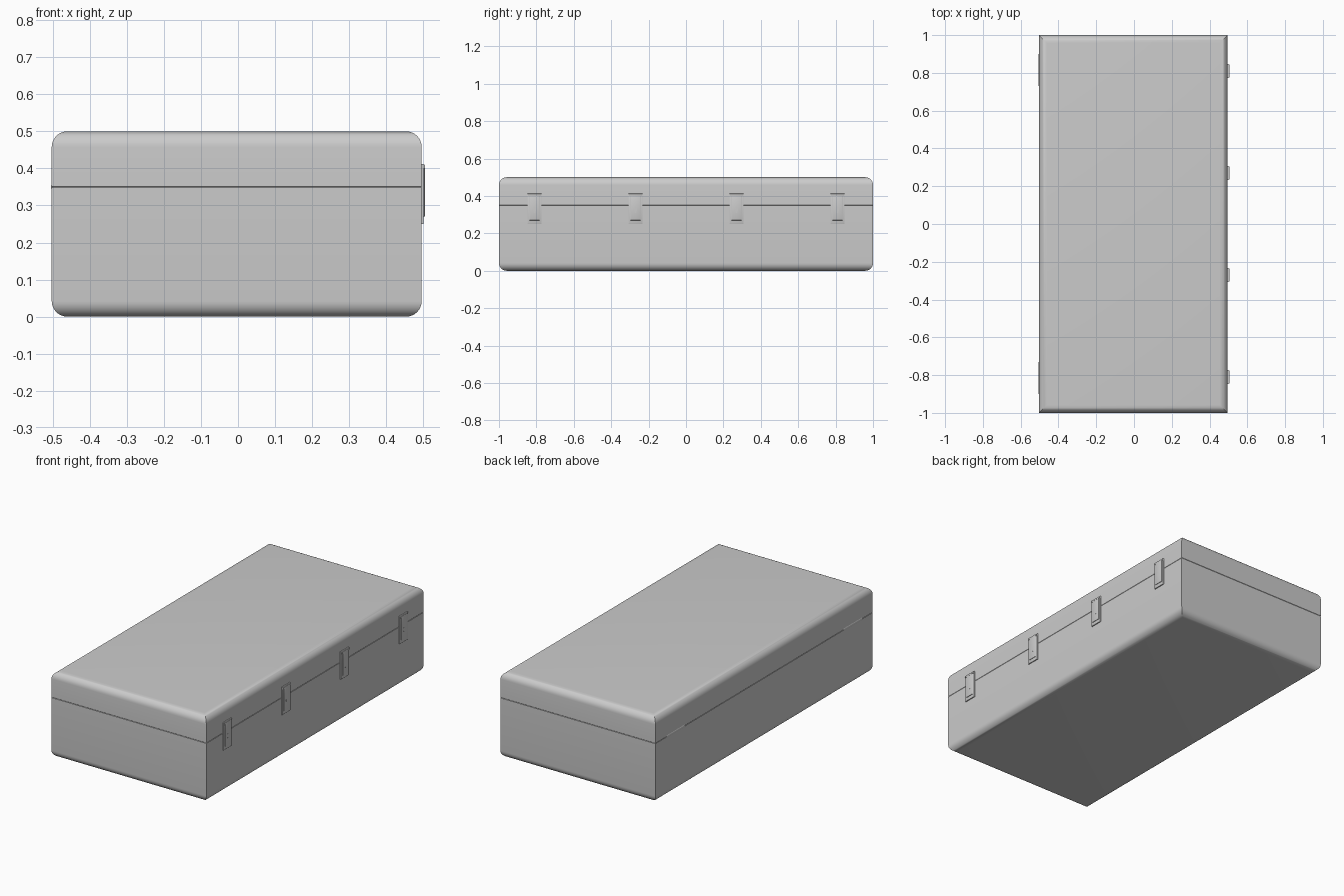
import bpy, bmesh, math

if "Cube" in bpy.data.objects:
    bpy.data.objects.remove(bpy.data.objects["Cube"])

X0, X1, Y, SEAM, R, STEPS = -0.503, 0.496, 1.0, 0.35, 0.042, 8


def finish(name, bm):
    bmesh.ops.recalc_face_normals(bm, faces=bm.faces)
    me = bpy.data.meshes.new(name)
    bm.to_mesh(me)
    bm.free()
    ob = bpy.data.objects.new(name, me)
    bpy.context.collection.objects.link(ob)
    bpy.ops.object.select_all(action='DESELECT')
    ob.select_set(True)
    bpy.context.view_layer.objects.active = ob
    bpy.ops.object.shade_smooth_by_angle(angle=math.radians(30))
    return ob


def shell(name, rings):
    """Closed solid from stacked rectangles given as (inset, z)."""
    bm = bmesh.new()
    loops = []
    for i, z in rings:
        loops.append([bm.verts.new(p) for p in (
            (X0 + i, -Y + i, z), (X1 - i, -Y + i, z),
            (X1 - i, Y - i, z), (X0 + i, Y - i, z))])
    for a, b in zip(loops, loops[1:]):
        for k in range(4):
            n = (k + 1) % 4
            bm.faces.new((a[k], a[n], b[n], b[k]))
    bm.faces.new(loops[0][::-1])
    bm.faces.new(loops[-1])
    return finish(name, bm)


def block(name, x0, x1, y, w, z0, z1, bevel):
    bm = bmesh.new()
    bmesh.ops.create_cube(bm, size=1)
    for v in bm.verts:
        v.co = ((x0 + x1) / 2 + v.co.x * (x1 - x0), y + v.co.y * w,
                (z0 + z1) / 2 + v.co.z * (z1 - z0))
    if bevel:
        edges = [e for e in bm.edges if all(v.co.x > x1 - 1e-5 for v in e.verts)]
        bmesh.ops.bevel(bm, geom=edges, offset=bevel, segments=2, profile=0.5, affect='EDGES')
    return finish(name, bm)


def cylinder(name, loc, r, depth, axis, stretch=1.0):
    bm = bmesh.new()
    bmesh.ops.create_cone(bm, cap_ends=True, segments=24, radius1=r, radius2=r, depth=depth)
    for v in bm.verts:
        x, y, z = v.co
        p = (z, x, y * stretch) if axis == 'X' else (x, z, y)
        v.co = [a + b for a, b in zip(p, loc)]
    return finish(name, bm)


# Case halves, rounded along the top and bottom edges, tiny seam chamfer
arc = [(R * (1 - math.sin(t)), R * (1 - math.cos(t)))
       for t in (math.pi / 2 * k / STEPS for k in range(STEPS + 1))]
c = 0.0015
shell("case_base", arc + [(0, SEAM - c), (c, SEAM)])
shell("case_lid", [(c, SEAM), (0, SEAM + c)] + [(i, 0.5 - z) for i, z in reversed(arc)])

# Four latches on the right side
for n, y in enumerate((-0.81, -0.27, 0.27, 0.81), 1):
    block(f"latch_plate_{n}", X1 - 0.01, 0.5015, y, 0.075, 0.25, 0.412, 0.002)
    block(f"latch_lever_{n}", X1, 0.5045, y, 0.052, 0.27, 0.403, 0.0015)
    block(f"latch_hook_{n}", X1, 0.505, y, 0.070, 0.400, 0.410, 0.001)
    cylinder(f"latch_rivet_{n}", (0.503, y, 0.325), 0.007, 0.004, 'X', 2.4)

# Two hinge barrels on the left side
for n, y in enumerate((-0.815, 0.815), 1):
    cylinder(f"hinge_barrel_{n}", (-0.490, y, SEAM), 0.015, 0.17, 'Y')
